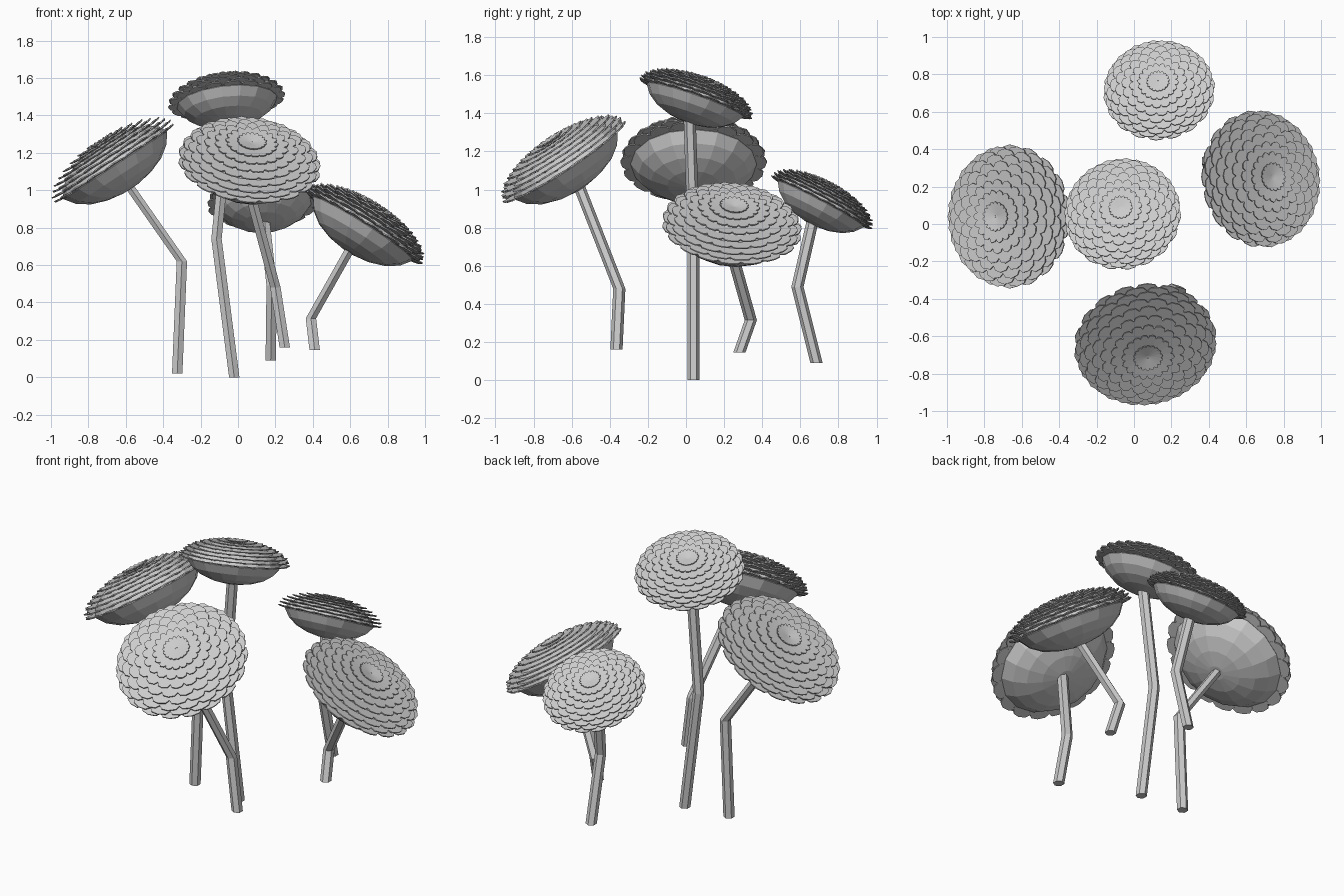
import bpy, bmesh, math
from mathutils import Vector, Matrix

if "Cube" in bpy.data.objects:
    bpy.data.objects.remove(bpy.data.objects["Cube"])

grey = bpy.data.materials.new("light grey")
grey.diffuse_color = (0.6, 0.6, 0.6, 1)
grey.use_nodes = True
grey.node_tree.nodes["Principled BSDF"].inputs["Base Color"].default_value = grey.diffuse_color

SIDES, PETALS, LAYERS = 16, 18, 9


def finish(bm, name, matrix=None):
    bmesh.ops.recalc_face_normals(bm, faces=bm.faces)
    mesh = bpy.data.meshes.new(name)
    bm.to_mesh(mesh)
    bm.free()
    mesh.materials.append(grey)
    obj = bpy.data.objects.new(name, mesh)
    bpy.context.collection.objects.link(obj)
    if matrix:
        obj.matrix_world = matrix
    return obj


def bridge(bm, rings):
    """Closed skin over a list of vertex rings."""
    n = len(rings[0])
    for a, b in zip(rings, rings[1:]):
        for i in range(n):
            j = (i + 1) % n
            bm.faces.new((a[i], a[j], b[j], b[i]))
    bm.faces.new(rings[0])
    bm.faces.new(rings[-1])


def make_body(name, matrix):
    """Faceted bowl under the petals with a low dome inside them."""
    profile = [(0.12, -0.41), (0.36, -0.37), (0.58, -0.29), (0.75, -0.17),
               (0.86, -0.02), (0.80, 0.10), (0.62, 0.23), (0.36, 0.32), (0.1, 0.36)]
    bm = bmesh.new()
    rings = [[bm.verts.new((r * math.cos(a), r * math.sin(a), z))
              for a in (math.tau * i / SIDES for i in range(SIDES))]
             for r, z in profile]
    bridge(bm, rings)
    finish(bm, name, matrix)


def add_petal(bm, reach, height, angle):
    """Thin blunt petal with a lightly raised middle."""
    length = min(0.42, reach * 0.9)
    w = max(0.03, reach * math.tau / PETALS * 0.53)
    outline = [(0, -0.6), (0.68, -1), (0.93, -0.62), (1, 0), (0.93, 0.62), (0.68, 1), (0, 0.6)]
    turn = Matrix.Rotation(angle, 3, 'Z')
    rings = []
    for dz in (-0.009, 0.009):
        ring = []
        for u, v in outline:
            x = reach - length * (1 - u)
            z = height + dz + 0.03 * (u - 1) - 0.015 * abs(v)
            ring.append(bm.verts.new(turn @ Vector((x, v * w, z))))
        rings.append(ring)
    bridge(bm, rings)


def make_petals(name, matrix):
    bm = bmesh.new()
    for k in range(LAYERS):
        t = math.radians(78) * k / (LAYERS - 1)
        for i in range(PETALS):
            add_petal(bm, math.cos(t), 0.02 + 0.38 * math.sin(t),
                      math.tau * (i + 0.5 * (k % 2)) / PETALS)
    finish(bm, name, matrix)


def make_stem(name, points, radius=0.032):
    """Six-sided stem with one mitred bend."""
    bm = bmesh.new()
    rings = [[bm.verts.new(p + Vector((radius * math.cos(a), radius * math.sin(a), 0)))
              for a in (math.tau * (i + 0.5) / 6 for i in range(6))] for p in points]
    bridge(bm, rings)
    finish(bm, name)


# name, head centre, facing direction, head radius, stem foot, stem bend
flowers = [
    ("tall", (-0.06, 0.05, 1.475), (-0.10, 0.33, 0.94), 0.315, (-0.02, 0.04, 0), (-0.115, 0.04, 0.74)),
    ("left", (-0.66, 0.04, 1.14), (-0.55, 0.0, 0.84), 0.385, (-0.325, 0.04, 0.02), (-0.30, 0.04, 0.62)),
    ("front", (0.06, -0.635, 1.14), (0.10, -0.55, 0.83), 0.385, (0.25, -0.365, 0.16), (0.20, -0.35, 0.48)),
    ("right", (0.67, 0.24, 0.80), (0.53, 0.09, 0.84), 0.37, (0.41, 0.28, 0.145), (0.39, 0.34, 0.315)),
    ("back", (0.135, 0.71, 0.93), (-0.06, 0.46, 0.87), 0.30, (0.175, 0.685, 0.09), (0.18, 0.585, 0.49)),
]
for name, centre, facing, size, foot, bend in flowers:
    centre, facing = Vector(centre), Vector(facing).normalized()
    matrix = (Matrix.Translation(centre) @ facing.to_track_quat('Z', 'Y').to_matrix().to_4x4()
              @ Matrix.Scale(size, 4))
    make_body(name + "_bowl", matrix)
    make_petals(name + "_petals", matrix)
    make_stem(name + "_stem", [Vector(foot), Vector(bend), centre - facing * size * 0.3])
